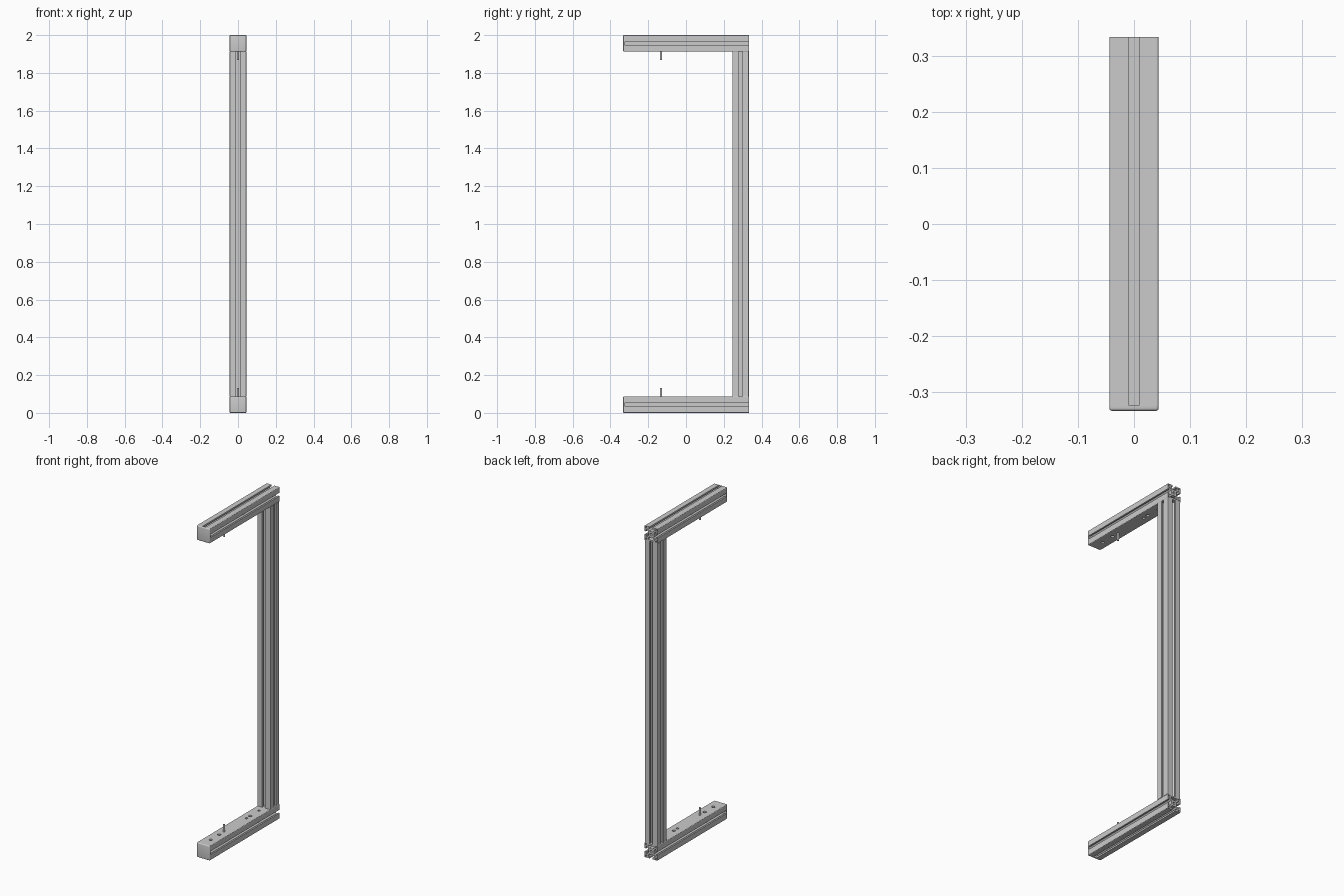
import bpy, bmesh, math
from mathutils import Matrix, Vector

if "Cube" in bpy.data.objects:
    bpy.data.objects.remove(bpy.data.objects["Cube"])

H = 0.0438          # half width of the square extrusion
Y_END = 0.333       # half length of the arms


def link(name, mesh):
    ob = bpy.data.objects.new(name, mesh)
    bpy.context.collection.objects.link(ob)
    return ob


def turn(pts, k):
    c, s = [(1, 0), (0, 1), (-1, 0), (0, -1)][k % 4]
    return [(c * x - s * y, s * x + c * y) for x, y in pts]


def profile_loops(closed_top):
    # Outline built from the top side and turned four times, clockwise
    slot = [(-0.010, H), (-0.010, 0.034), (-0.022, 0.034), (-0.022, 0.029), (-0.011, 0.018),
            (0.011, 0.018), (0.022, 0.029), (0.022, 0.034), (0.010, 0.034), (0.010, H)]
    r = 0.004
    corner = [(H - r + r * math.sin(a), H - r + r * math.cos(a))
              for a in [i * math.pi / 8 for i in range(5)]]
    outer, holes = [], []
    for k in (0, 3, 2, 1):
        outer += turn(([] if k == 0 and closed_top else slot) + corner, k)
    if closed_top:
        holes.append(slot[2:8])          # enclosed cavity behind the solid face
    # Centre bore and four corner hollows
    holes.append([(0.0075 * math.cos(i * math.pi / 8), 0.0075 * math.sin(i * math.pi / 8))
                  for i in range(16)])
    for k in range(4):
        holes.append(turn([(0.030, 0.030), (0.039, 0.030), (0.039, 0.039), (0.030, 0.039)], k))
    return [outer] + holes


def extrusion(name, length, closed_top, matrix):
    cu = bpy.data.curves.new(name + "_profile", 'CURVE')
    cu.dimensions = '2D'
    cu.fill_mode = 'BOTH'
    cu.extrude = length / 2
    for pts in profile_loops(closed_top):
        sp = cu.splines.new('POLY')
        sp.points.add(len(pts) - 1)
        for p, (x, y) in zip(sp.points, pts):
            p.co = (x, y, 0, 1)
        sp.use_cyclic_u = True
    tmp = link(name + "_curve", cu)
    bpy.context.view_layer.update()
    mesh = bpy.data.meshes.new_from_object(
        tmp.evaluated_get(bpy.context.evaluated_depsgraph_get()))
    bpy.data.objects.remove(tmp)
    bm = bmesh.new()
    bm.from_mesh(mesh)
    bmesh.ops.remove_doubles(bm, verts=bm.verts, dist=1e-5)
    bm.transform(matrix)
    bmesh.ops.recalc_face_normals(bm, faces=bm.faces)
    for f in bm.faces:
        f.smooth = False
    bm.to_mesh(mesh)
    bm.free()
    return link(name, mesh)


def cylinders(name, specs, z0, z1, matrix, sides=20):
    bm = bmesh.new()
    for y, r in specs:
        bmesh.ops.create_cone(bm, cap_ends=True, segments=sides, radius1=r, radius2=r,
                              depth=z1 - z0,
                              matrix=Matrix.Translation((0, y, (z0 + z1) / 2)))
    bm.transform(matrix)
    mesh = bpy.data.meshes.new(name)
    bm.to_mesh(mesh)
    bm.free()
    return link(name, mesh)


def end_cap(name, matrix):
    bm = bmesh.new()
    bmesh.ops.create_cube(bm, size=1, matrix=Matrix.Translation((0, -Y_END + 0.005, H))
                          @ Matrix.Diagonal((2 * H, 0.01, 2 * H, 1)))
    back = max(v.co.y for v in bm.verts)
    edges = [e for e in bm.edges if not all(abs(v.co.y - back) < 1e-5 for v in e.verts)]
    bmesh.ops.bevel(bm, geom=edges, offset=0.005, segments=4, profile=0.5, affect='EDGES')
    bm.transform(matrix)
    mesh = bpy.data.meshes.new(name)
    bm.to_mesh(mesh)
    bm.free()
    return link(name, mesh)


smooth = []
flip = Matrix.Translation((0, 0, 2)) @ Matrix.Rotation(math.pi, 4, 'Y')
HOLES = [(-0.26, 0.010), (-0.178, 0.010), (0.08, 0.008), (0.115, 0.010), (0.2, 0.008)]

for label, place in (("lower", Matrix.Identity(4)), ("upper", flip)):
    # Arm with a solid inner face and slots on the other three sides
    y0, y1 = -Y_END + 0.009, Y_END
    lay = Matrix.Translation((0, (y0 + y1) / 2, H)) @ Matrix.Rotation(math.pi / 2, 4, 'X')
    arm = extrusion(label + "_arm", y1 - y0, True, place @ lay)
    # Mounting holes in the inner face
    cutter = cylinders(label + "_hole_cutter", HOLES, 0.068, 0.1, place)
    cutter.hide_render = True
    cutter.hide_set(True)
    cut = arm.modifiers.new("holes", 'BOOLEAN')
    cut.operation = 'DIFFERENCE'
    cut.solver = 'EXACT'
    cut.object = cutter
    # Locating pin and front cap
    smooth.append(cylinders(label + "_pin", [(-0.132, 0.006)], 0.07, 0.132, place))
    smooth.append(end_cap(label + "_end_cap", place))

# Upright post with slots on all four sides
extrusion("upright_post", 2 - 4 * H, False, Matrix.Translation((0, Y_END - H, 1)))

bpy.ops.object.select_all(action='DESELECT')
for ob in smooth:
    ob.select_set(True)
bpy.context.view_layer.objects.active = smooth[0]
bpy.ops.object.shade_smooth_by_angle(angle=math.radians(35))
